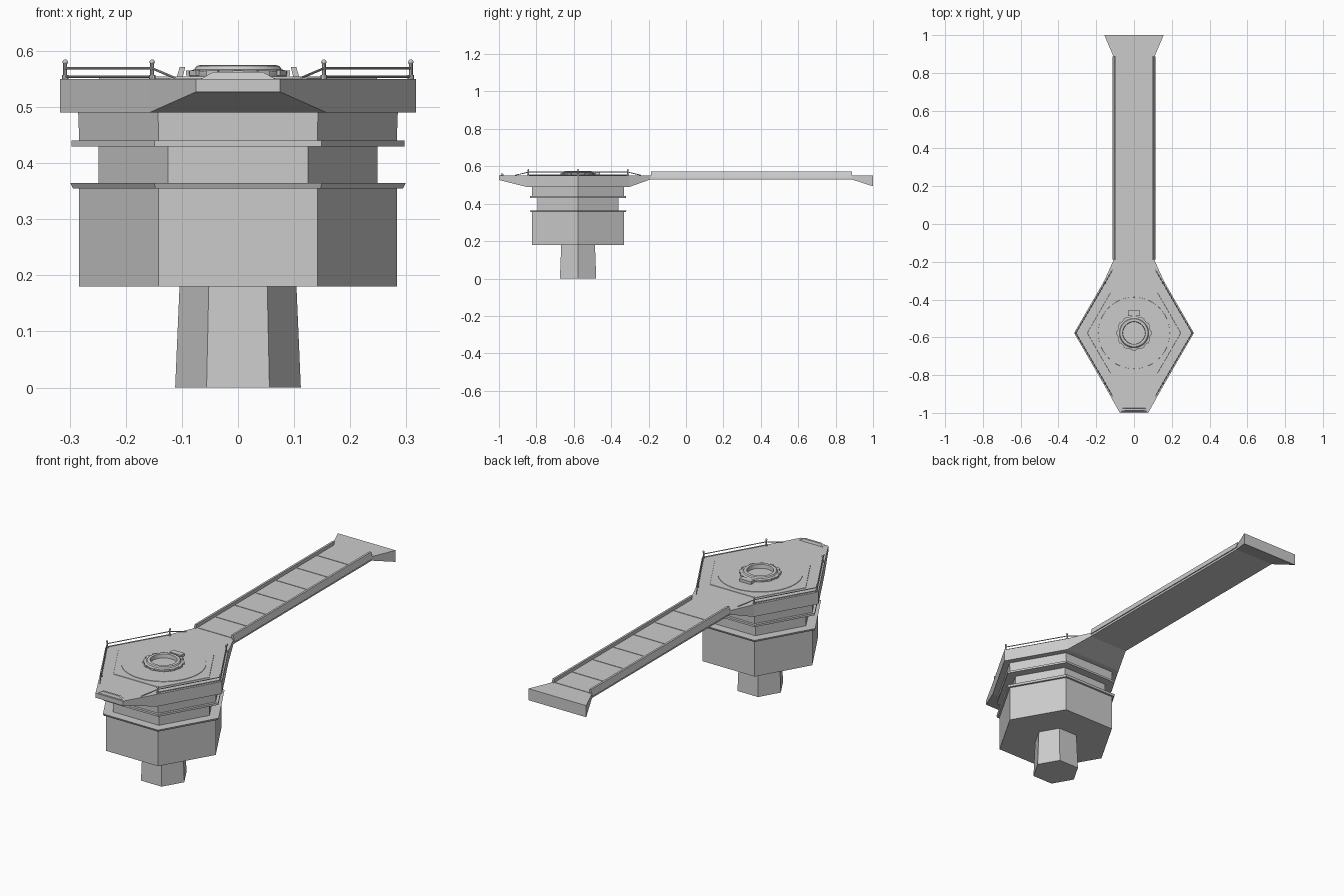
import bpy, bmesh
from math import cos, sin, pi, radians
from mathutils import Vector

if "Cube" in bpy.data.objects:
    bpy.data.objects.remove(bpy.data.objects["Cube"])

CY = -0.577   # tower axis
TOP = 0.55    # deck level


def make(name, verts, faces):
    me = bpy.data.meshes.new(name)
    me.from_pydata([tuple(v) for v in verts], [], faces)
    bm = bmesh.new()
    bm.from_mesh(me)
    bmesh.ops.recalc_face_normals(bm, faces=bm.faces)
    bm.to_mesh(me)
    bm.free()
    ob = bpy.data.objects.new(name, me)
    bpy.context.collection.objects.link(ob)
    return ob


def loft(name, rings, closed=False):
    """Skin a list of equal vertex rings; cap the ends unless closed."""
    n, m = len(rings[0]), len(rings)
    faces = []
    for i in range(m if closed else m - 1):
        a, b = i * n, (i + 1) % m * n
        faces += [(a + j, a + (j + 1) % n, b + (j + 1) % n, b + j) for j in range(n)]
    if not closed:
        faces += [tuple(range(n)), tuple(range((m - 1) * n, m * n))]
    return make(name, [v for r in rings for v in r], faces)


def stack(name, profile, n=6, closed=False):
    """Turn (radius, z) profile around the tower axis with n sides."""
    return loft(name, [[(r * cos(2 * pi * j / n), CY + r * sin(2 * pi * j / n), z)
                        for j in range(n)] for r, z in profile], closed)


def box(name, c, s, rot=0):
    v = []
    for x in (-.5, .5):
        for y in (-.5, .5):
            for z in (-.5, .5):
                px, py = x * s[0], y * s[1]
                v.append((c[0] + px * cos(rot) - py * sin(rot),
                          c[1] + px * sin(rot) + py * cos(rot), c[2] + z * s[2]))
    return make(name, v, [(0, 1, 3, 2), (4, 5, 7, 6), (0, 1, 5, 4),
                          (2, 3, 7, 6), (0, 2, 6, 4), (1, 3, 7, 5)])


def rod(name, a, b, r, n=8):
    a, b = Vector(a), Vector(b)
    q = (b - a).to_track_quat('Z', 'Y')
    return loft(name, [[p + q @ Vector((r * cos(2 * pi * j / n), r * sin(2 * pi * j / n), 0))
                        for j in range(n)] for p in (a, b)])


# hexagonal tower: foot, then stepped body with two flanges
stack("pedestal", [(.112, 0), (.104, .185)])
stack("tower_body", [(.283, .18), (.283, .355), (.294, .355), (.299, .365), (.249, .365),
                     (.249, .43), (.297, .43), (.297, .44), (.283, .44), (.285, .495)])

# deck and bridge: cross-sections along y (y, half width, underside z)
sections = [(-1, .075, .527), (-.852, .158, .49), (CY, .317, .49), (-.302, .158, .49),
            (-.19, .108, .53), (.885, .108, .53), (1, .157, .493)]
loft("deck_and_bridge", [[(-w, y, z), (w, y, z), (w, y, TOP), (-w, y, TOP)]
                         for y, w, z in sections])

# inset platform plates
stack("hex_plate", [(.249, TOP - .002), (.247, TOP + .002)])
stack("round_plate", [(.19, TOP), (.189, TOP + .004)], 48)

# round hatch collar with open well
hatch = stack("hatch_collar", [(.084, TOP), (.088, .558), (.088, .564), (.078, .567), (.074, .573),
                               (.066, .575), (.06, .573), (.058, TOP)], 32, True)
hatch.select_set(True)
bpy.context.view_layer.objects.active = hatch
bpy.ops.object.shade_smooth_by_angle(angle=radians(30))
for k in range(12):
    a = 2 * pi * k / 12
    box("hatch_lug", (.087 * cos(a), CY + .087 * sin(a), .561), (.012, .022, .009), a)
box("hatch_hinge", (0, -.473, .559), (.062, .028, .018))

# raised lip at the front tip
loft("front_lip", [[(-w, -.992 + d, z), (w, -.992 + d, z), (w, -.974 - d, z), (-w, -.974 - d, z)]
                   for w, z, d in ((.07, TOP - .002, 0), (.045, .562, .004))])

# bridge floor panels with narrow seams
seams = [-.18, -.04, .11, .27, .43, .59, .75, .885]
for y0, y1 in zip(seams, seams[1:]):
    box("bridge_panel", (0, (y0 + y1) / 2, TOP), (.19, y1 - y0 - .006, .004))

for s in (-1, 1):
    # leaning side walls of the bridge
    loft("bridge_wall", [[(s * .113, y, .54), (s * .102, y, .54), (s * .094, y, .571),
                          (s * .104, y, .571)] for y in (-.187, .887)])
    # railings along the deck edges
    side = (s * .308, CY)
    for t in (-1, 1):
        corner = (s * .153, CY + t * .266)
        end = (s * .113, CY + t * .336)
        for p in (side, corner):
            if p is side and t == 1:
                continue
            rod("rail_post", (*p, TOP - .002), (*p, .582), .0035)
            rod("rail_post_foot", (*p, TOP - .002), (*p, .557), .006)
            bpy.ops.mesh.primitive_uv_sphere_add(segments=10, ring_count=6, radius=.005,
                                                 location=(*p, .58))
            bpy.context.object.name = "rail_knob"
        rod("top_rail", (*side, .569), (*corner, .569), .0022)
        rod("low_rail", (*side, .554), (*corner, .554), .0022)
        rod("sloped_rail", (*corner, .569), (*end, .552), .0022)
